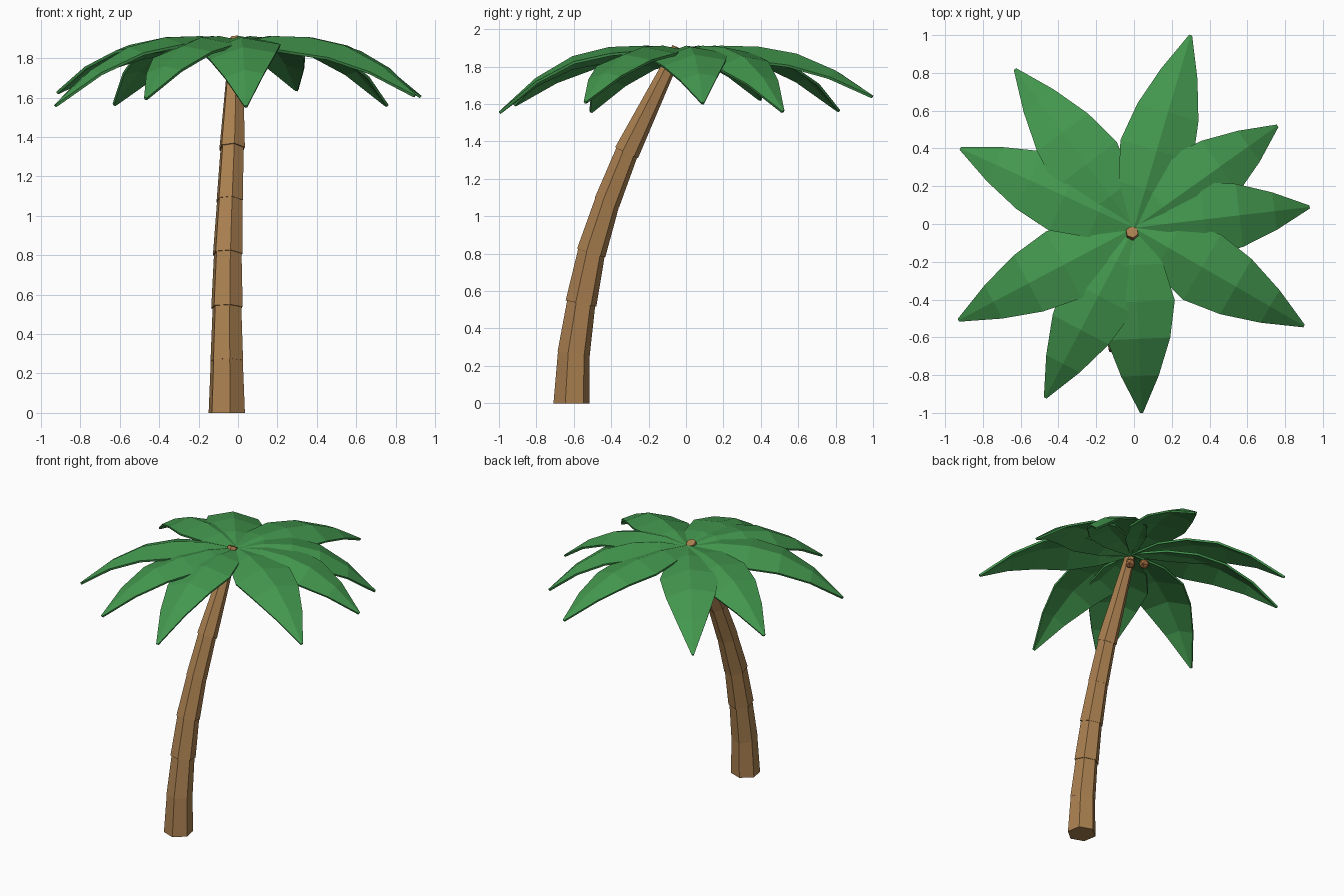
import bpy, bmesh, math
from mathutils import Vector, Matrix

if "Cube" in bpy.data.objects:
    bpy.data.objects.remove(bpy.data.objects["Cube"])


def material(name, rgb):
    m = bpy.data.materials.new(name)
    m.diffuse_color = (*rgb, 1)
    m.use_nodes = True
    m.node_tree.nodes["Principled BSDF"].inputs["Base Color"].default_value = m.diffuse_color
    return m


BARK = material("bark_brown", (0.40, 0.215, 0.08))
LEAF = material("leaf_green", (0.056, 0.31, 0.076))
NUT = material("coconut_brown", (0.33, 0.14, 0.05))


def finish(name, bm, mat):
    me = bpy.data.meshes.new(name)
    bm.to_mesh(me)
    bm.free()
    me.materials.append(mat)
    ob = bpy.data.objects.new(name, me)
    bpy.context.collection.objects.link(ob)
    return ob


# Trunk: stacked six-sided tapered segments following a bent path
path = [(-.057, -.612, 0), (-.057, -.60, .27), (-.056, -.56, .54), (-.052, -.505, .81),
        (-.042, -.42, 1.08), (-.03, -.315, 1.345), (-.01, -.045, 1.895)]
bottom = [.098, .088, .085, .080, .071, .069]
top = [.086, .077, .074, .068, .062, .034]
bm = bmesh.new()
for i in range(6):
    a, b = Vector(path[i]), Vector(path[i + 1])
    d = b - a
    rot = Vector((0, 0, 1)).rotation_difference(d).to_matrix().to_4x4()
    mat = Matrix.Translation((a + b) / 2) @ rot @ Matrix.Rotation(math.radians(10), 4, 'Z')
    bmesh.ops.create_cone(bm, cap_ends=True, segments=6, radius1=bottom[i],
                          radius2=top[i], depth=d.length + .012, matrix=mat)
for v in bm.verts:  # flat foot on the ground
    if v.co.z < .05:
        v.co.z = 0
finish("trunk", bm, BARK)

# Leaves: folded, slightly rolled blades drooping to their tips
CENTRE = Vector((0, -.02, 0))
half_width = [.02, .147, .2, .168, .1, .008]
droop = [.09, 0, .02, .16, .49, 1]
tips = [(.30, 1.0, 1.645), (-.63, .82, 1.57), (-.92, .40, 1.63), (-.93, -.51, 1.565),
        (-.47, -.92, 1.60), (.04, -1.0, 1.56), (.90, -.54, 1.615), (.93, .09, 1.61),
        (.76, .52, 1.565)]
for n, (x, y, z) in enumerate(tips):
    tip = Vector((x, y, 0))
    out = tip - CENTRE
    side = Vector((-out.y, out.x, 0)).normalized()
    bm = bmesh.new()
    rows = []
    for i, w in enumerate(half_width):
        mid = CENTRE + out * (i / 5)
        mid.z = 1.912 - (1.912 - z) * droop[i]
        rows.append([bm.verts.new(mid - side * w - Vector((0, 0, .36 * w))),
                     bm.verts.new(mid),
                     bm.verts.new(mid + side * w - Vector((0, 0, .17 * w)))])
    for r, s in zip(rows, rows[1:]):
        for k in (0, 1):
            bm.faces.new((r[k], s[k], s[k + 1], r[k + 1]))
    ob = finish(f"leaf_{n + 1}", bm, LEAF)
    mod = ob.modifiers.new("thickness", 'SOLIDIFY')
    mod.thickness = .014
    mod.offset = -1

# Coconuts: small faceted balls under the crown
for n, p in enumerate([(.015, -.02, 1.80), (-.06, .035, 1.80)]):
    bm = bmesh.new()
    bmesh.ops.create_icosphere(bm, subdivisions=1, radius=.037, matrix=Matrix.Translation(p))
    finish(f"coconut_{n + 1}", bm, NUT)
